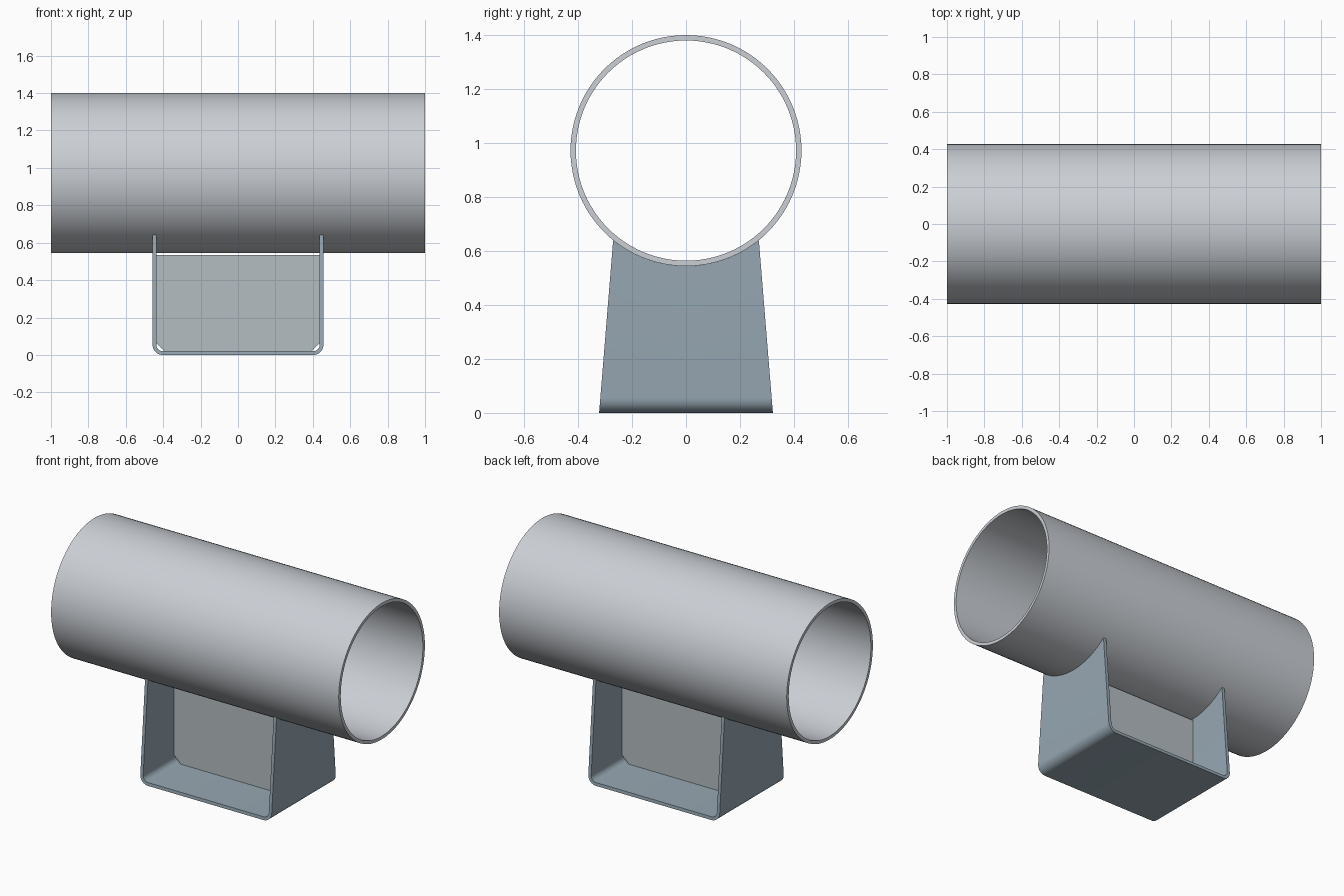
import bpy, bmesh
from math import sin, cos, pi, sqrt, radians

if "Cube" in bpy.data.objects:
    bpy.data.objects.remove(bpy.data.objects["Cube"])

R, T, CZ = 0.428, 0.02, 0.972        # pipe radius, wall, centre height
HX, BEND = 0.457, 0.055              # bracket half length, outer bend radius
TOP_Y, BASE_Y = 0.27, 0.322          # bracket half widths at top and base
TOP_Z = CZ - sqrt(R * R - TOP_Y * TOP_Y)


def material(name, rgb):
    m = bpy.data.materials.new(name)
    m.diffuse_color = (*rgb, 1)
    m.use_nodes = True
    m.node_tree.nodes["Principled BSDF"].inputs["Base Color"].default_value = m.diffuse_color
    return m


def finish(name, bm, mat):
    bmesh.ops.recalc_face_normals(bm, faces=bm.faces)
    me = bpy.data.meshes.new(name)
    bm.to_mesh(me)
    bm.free()
    me.materials.append(mat)
    ob = bpy.data.objects.new(name, me)
    bpy.context.collection.objects.link(ob)
    bpy.ops.object.select_all(action='DESELECT')
    ob.select_set(True)
    bpy.context.view_layer.objects.active = ob
    bpy.ops.object.shade_smooth_by_angle(angle=radians(30))
    return ob


def bridge_loops(bm, loops):
    """Skin closed loops of equal length, joining the last to the first."""
    for a, b in zip(loops, loops[1:] + loops[:1]):
        for i in range(len(a)):
            j = (i + 1) % len(a)
            bm.faces.new((a[i], a[j], b[j], b[i]))


# Pipe: hollow tube along x
bm = bmesh.new()
N = 96
loops = [[bm.verts.new((x, r * cos(2 * pi * i / N), CZ + r * sin(2 * pi * i / N)))
          for i in range(N)]
         for x, r in ((-1, R), (1, R), (1, R - T), (-1, R - T))]
bridge_loops(bm, loops)
finish("pipe", bm, material("pipe_grey", (0.60, 0.63, 0.67)))


# Saddle bracket: bent U plate, tapered sides, tops coped to the pipe
def u_path(inset):
    r = BEND - inset
    bend = [(HX - BEND + r * cos(a), BEND - r * sin(a))
            for a in (pi / 2 * k / 8 for k in range(9))]
    right = [(HX - inset, None)] + bend      # None marks the coped top
    return right + [(-x, z) for x, z in reversed(right)]


def half_width(z):
    return BASE_Y + (TOP_Y - BASE_Y) * z / TOP_Z


bm = bmesh.new()
M = 32
outer, inner = u_path(0), u_path(T)
sections = []
for po, pi_ in zip(outer, inner):
    ring = []
    for (x, z), order in ((po, range(M + 1)), (pi_, range(M, -1, -1))):
        for j in order:
            s = 2 * j / M - 1
            y = s * (TOP_Y if z is None else half_width(z))
            h = CZ - sqrt(R * R - y * y) if z is None else z
            ring.append(bm.verts.new((x, y, h)))
    sections.append(ring)
for a, b in zip(sections, sections[1:]):
    for i in range(len(a)):
        j = (i + 1) % len(a)
        bm.faces.new((a[i], a[j], b[j], b[i]))
for ring in (sections[0], sections[-1]):     # coped top edges
    for j in range(M):
        bm.faces.new((ring[j], ring[j + 1], ring[-2 - j], ring[-1 - j]))
finish("saddle_bracket", bm, material("bracket_blue", (0.31, 0.39, 0.45)))

# Centre web: plate with clipped lower corners, just clear of the pipe
bm = bmesh.new()
X, C, WT = HX - T, 0.045, 0.535
outline = [(X, WT), (X, T + C), (X - C, T), (C - X, T), (-X, T + C), (-X, WT)]
face = bm.faces.new([bm.verts.new((x, -T / 2, z)) for x, z in outline])
ext = bmesh.ops.extrude_face_region(bm, geom=[face])
bmesh.ops.translate(bm, vec=(0, T, 0),
                    verts=[v for v in ext["geom"] if isinstance(v, bmesh.types.BMVert)])
finish("centre_web", bm, material("web_grey", (0.46, 0.51, 0.54)))
